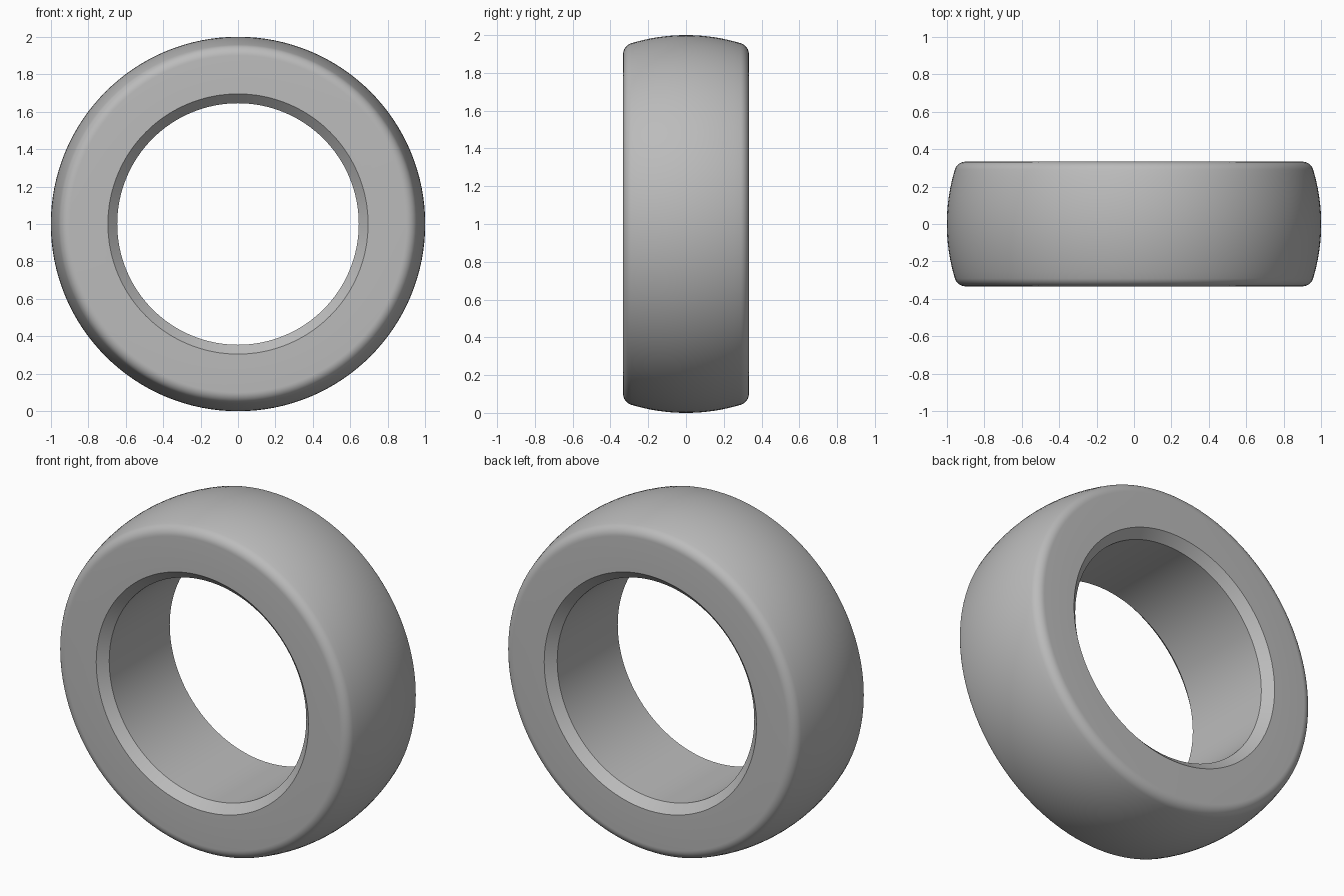
import bpy, bmesh, math

cube = bpy.data.objects.get("Cube")
if cube:
    bpy.data.objects.remove(cube)

STEPS = 128
HALF_WIDTH = 0.333
BORE = 0.645
CHAMFER = 0.05
FILLET = 0.06

# One flat grey
grey = bpy.data.materials.new("plain_grey")
grey.use_nodes = True
colour = (0.5, 0.5, 0.5, 1)
grey.diffuse_color = colour
grey.node_tree.nodes["Principled BSDF"].inputs["Base Color"].default_value = colour

# Half profile as (radius, y): bore, chamfer, side, rounded shoulder, spherical crown
half = [(BORE, HALF_WIDTH - CHAMFER), (BORE + CHAMFER, HALF_WIDTH)]
cy = HALF_WIDTH - FILLET
cr = math.sqrt((1 - FILLET) ** 2 - cy ** 2)
join = math.atan2(cy, cr)
for i in range(9):
    a = math.pi / 2 + (join - math.pi / 2) * i / 8
    half.append((cr + FILLET * math.cos(a), cy + FILLET * math.sin(a)))
for i in range(1, 8):
    a = join * (1 - i / 8)
    half.append((math.cos(a), math.sin(a)))
profile = half + [(1, 0)] + [(r, -y) for r, y in reversed(half)]

# Revolve the closed profile around the y axis
bm = bmesh.new()
rings = []
for s in range(STEPS):
    t = 2 * math.pi * s / STEPS
    rings.append([bm.verts.new((r * math.cos(t), y, 1 + r * math.sin(t)))
                  for r, y in profile])
n = len(profile)
for s in range(STEPS):
    a, b = rings[s], rings[(s + 1) % STEPS]
    for k in range(n):
        m = (k + 1) % n
        bm.faces.new((a[k], a[m], b[m], b[k]))
bmesh.ops.recalc_face_normals(bm, faces=bm.faces)

mesh = bpy.data.meshes.new("bearing_ring")
bm.to_mesh(mesh)
bm.free()
mesh.materials.append(grey)
ring = bpy.data.objects.new("bearing_ring", mesh)
bpy.context.collection.objects.link(ring)

# Smooth surfaces with crisp chamfer edges
bpy.ops.object.select_all(action="DESELECT")
ring.select_set(True)
bpy.context.view_layer.objects.active = ring
bpy.ops.object.shade_smooth_by_angle(angle=math.radians(30))
